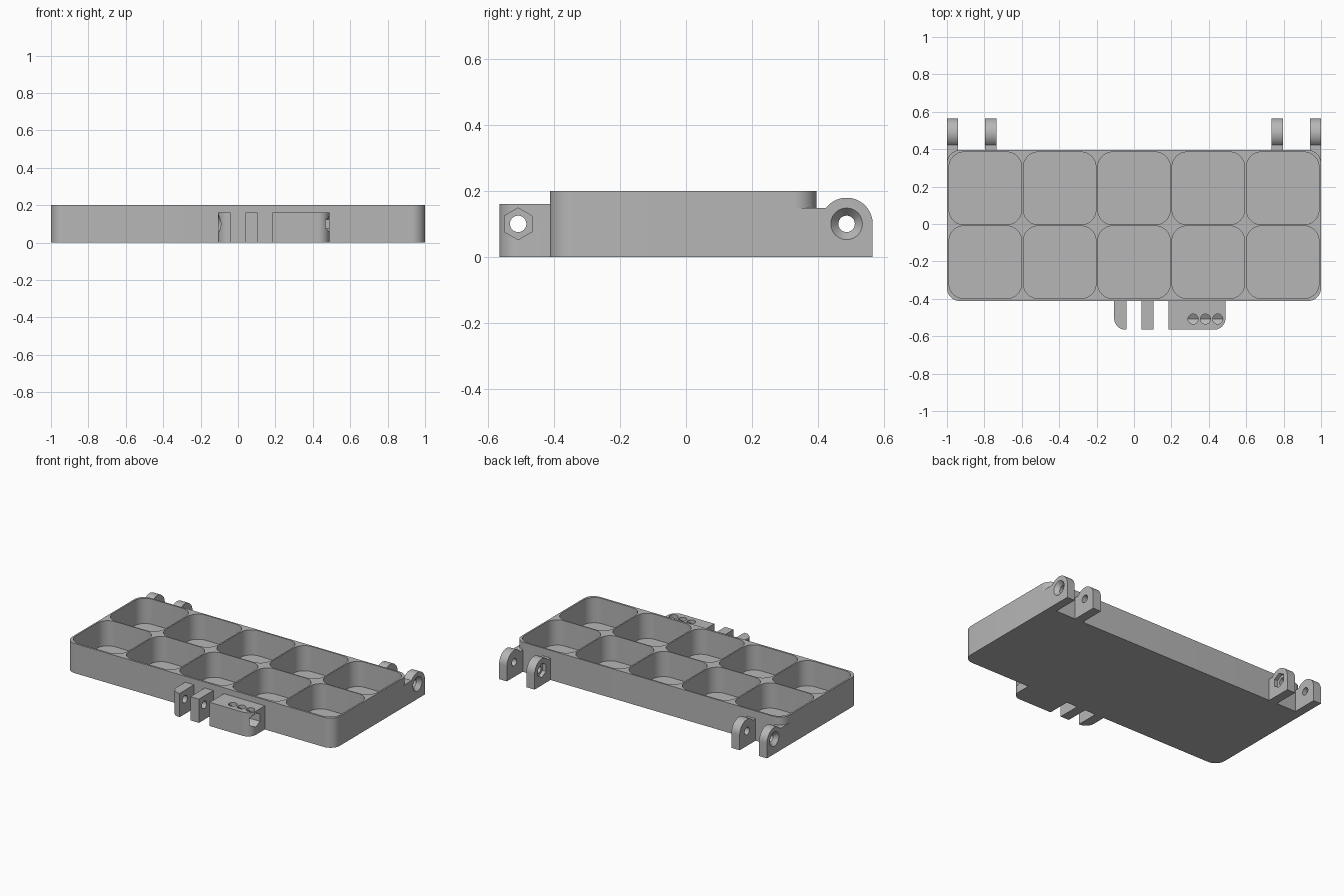
import bpy, bmesh
from math import cos, sin, pi, radians
from mathutils import Vector

if "Cube" in bpy.data.objects:
    bpy.data.objects.remove(bpy.data.objects["Cube"])

grey = bpy.data.materials.new("plain grey")
grey.use_nodes = True
COLOUR = (0.47, 0.47, 0.47, 1)
grey.diffuse_color = COLOUR
grey.node_tree.nodes["Principled BSDF"].inputs["Base Color"].default_value = COLOUR


def arc(cx, cy, r, start, end, steps=12):
    angles = [radians(start + (end - start) * i / steps) for i in range(steps + 1)]
    return [(cx + r * cos(a), cy + r * sin(a)) for a in angles]


def rounded_rect(x0, x1, y0, y1, radii):
    """Outline with one radius per corner, counter-clockwise from (x1, y1)."""
    pts = []
    corners = [(x1, y1, -1, -1), (x0, y1, 1, -1), (x0, y0, 1, 1), (x1, y0, -1, 1)]
    for i, ((x, y, sx, sy), r) in enumerate(zip(corners, radii)):
        if r:
            pts += arc(x + sx * r, y + sy * r, r, 90 * i, 90 * i + 90)
        else:
            pts.append((x, y))
    return pts


def loft(name, rings):
    """Closed solid through a list of matching rings of points."""
    bm = bmesh.new()
    loops = [[bm.verts.new(p) for p in ring] for ring in rings]
    n = len(loops[0])
    for a, b in zip(loops, loops[1:]):
        for i in range(n):
            j = (i + 1) % n
            bm.faces.new((a[i], a[j], b[j], b[i]))
    bm.faces.new(loops[0])
    bm.faces.new(loops[-1])
    bmesh.ops.recalc_face_normals(bm, faces=bm.faces)
    mesh = bpy.data.meshes.new(name)
    bm.to_mesh(mesh)
    bm.free()
    mesh.materials.append(grey)
    obj = bpy.data.objects.new(name, mesh)
    bpy.context.collection.objects.link(obj)
    return obj


def prism_z(name, pts, lo, hi):
    return loft(name, [[Vector((x, y, z)) for x, y in pts] for z in (lo, hi)])


def prism_x(name, pts, lo, hi):
    return loft(name, [[Vector((x, y, z)) for y, z in pts] for x in (lo, hi)])


def finish(obj, cutters):
    """Subtract the cutters, then shade curved walls smooth."""
    bpy.ops.object.select_all(action="DESELECT")
    bpy.context.view_layer.objects.active = obj
    obj.select_set(True)
    for cutter in cutters:
        cutter.hide_render = True
        mod = obj.modifiers.new("cut", "BOOLEAN")
        mod.operation = "DIFFERENCE"
        mod.solver = "EXACT"
        mod.object = cutter
        bpy.ops.object.modifier_apply(modifier=mod.name)
        bpy.data.objects.remove(cutter)
    bpy.ops.object.shade_smooth_by_angle(angle=radians(30))


BOLT, HEAD, AXIS = 0.025, 0.048, 0.1
BACK_Y, FRONT_Y = 0.486, -0.508


def bolt_hole(y):
    return prism_x("bolt_cutter", arc(y, AXIS, BOLT, 0, 345, 23), -1.2, 1.2)


def hex_pocket(y, lo, hi):
    return prism_x("nut_cutter", arc(y, AXIS, HEAD, 30, 330, 5), lo, hi)


def countersink(y, face, inward):
    """Cone narrowing from the outer face down to the bolt radius."""
    steps = [(-0.01, HEAD), (0, HEAD), (0.028, BOLT - 0.001)]
    return loft("cone_cutter", [[Vector((face + inward * d, u, v))
                for u, v in arc(y, AXIS, r, 0, 345, 23)] for d, r in steps])


def cell(col, row):
    cx, cy, half = 0.3975 * col, -0.007 + 0.1975 * row, 0.194
    pts = rounded_rect(cx - half, cx + half, cy - half, cy + half, [0.08] * 4)
    return prism_z("cell_cutter", pts, 0.03, 0.3)


# Tray with two rows of five compartments
tray = prism_z("tray", rounded_rect(-1, 1, -0.412, 0.395, [0.07] * 4), 0, 0.2)
finish(tray, [cell(c, r) for c in range(-2, 3) for r in (-1, 1)])


# Back hinge lugs: countersunk outer pair, nut-pocketed inner pair
def lug_profile(y_start):
    return ([(y_start, 0), (0.565, 0)] + arc(BACK_Y, AXIS, 0.079, 0, 143, 20)
            + [(y_start, 0.148)])


for side, word in ((1, "left"), (-1, "right")):
    outer = prism_x("outer_hinge_lug_" + word, lug_profile(0.325), side * 0.942, side)
    finish(outer, [cell(2 * side, 1), bolt_hole(BACK_Y), countersink(BACK_Y, side, -side)])
    inner = prism_x("inner_hinge_lug_" + word, lug_profile(0.392), side * 0.735, side * 0.796)
    finish(inner, [bolt_hole(BACK_Y), hex_pocket(BACK_Y, side * 0.7, side * 0.76)])

# Front latch: countersunk lug, plain lug and bolt block
LATCH_Y0, LATCH_Y1, LATCH_TOP = -0.565, -0.408, 0.16
end_lug = prism_z("latch_end_lug", rounded_rect(
    -0.106, -0.04, LATCH_Y0, LATCH_Y1, [0, 0, 0.06, 0]), 0, LATCH_TOP)
finish(end_lug, [bolt_hole(FRONT_Y), countersink(FRONT_Y, -0.106, 1)])

middle_lug = prism_z("latch_middle_lug", rounded_rect(
    0.04, 0.104, LATCH_Y0, LATCH_Y1, [0] * 4), 0, LATCH_TOP)
finish(middle_lug, [bolt_hole(FRONT_Y)])

block = prism_z("latch_block", rounded_rect(
    0.184, 0.489, LATCH_Y0, LATCH_Y1, [0, 0, 0, 0.06]), 0, LATCH_TOP)
sight_holes = [prism_z("sight_cutter", arc(x, FRONT_Y, 0.027, 0, 345, 23), AXIS, 0.3)
               for x in (0.316, 0.382, 0.448)]
finish(block, [bolt_hole(FRONT_Y), hex_pocket(FRONT_Y, 0.26, 0.6)] + sight_holes)
